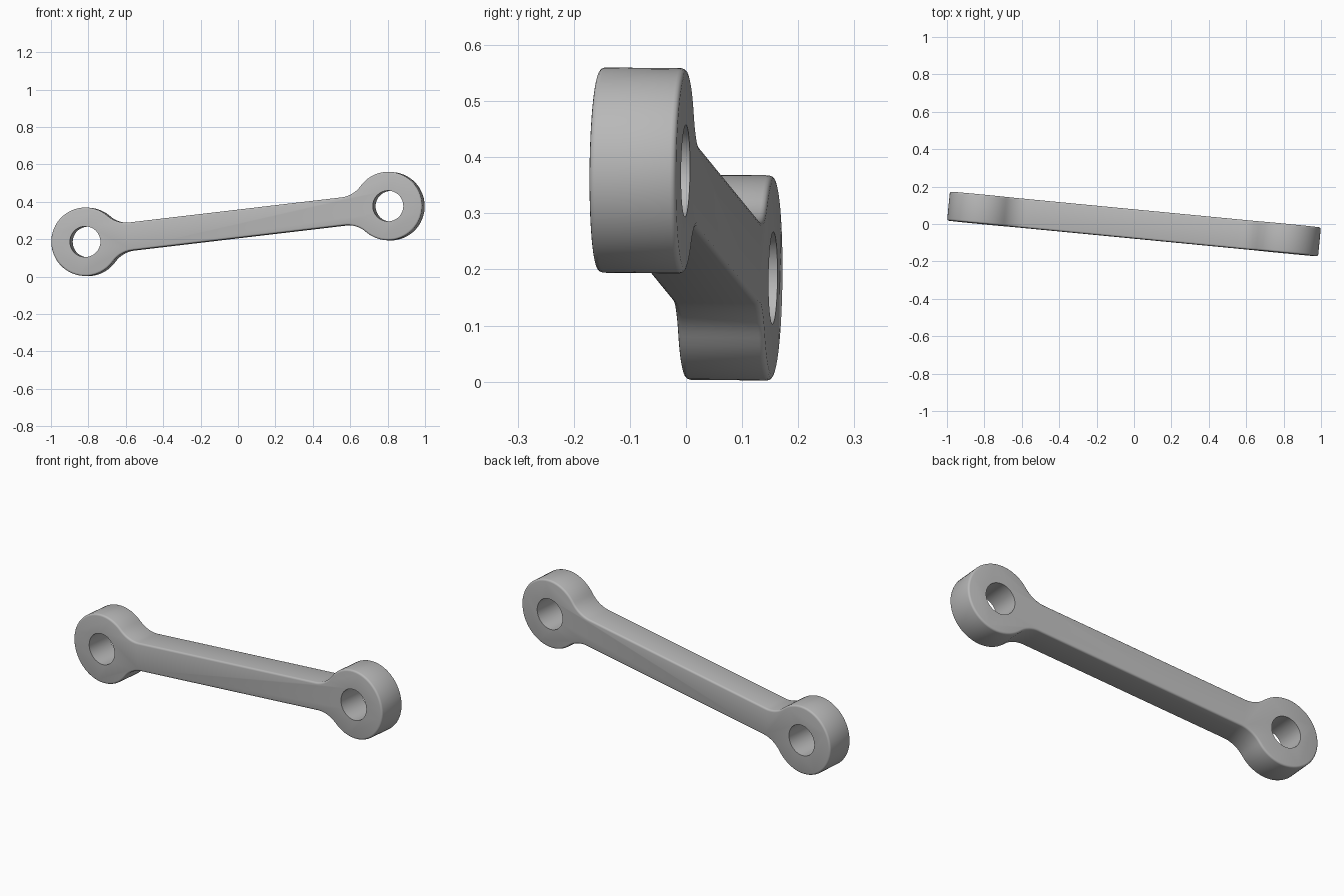
import bpy, bmesh, math
from mathutils import Vector, Matrix

cube = bpy.data.objects.get("Cube")
if cube:
    bpy.data.objects.remove(cube, do_unlink=True)

HALF = 0.819        # centre of the link to each eye
EYE_R, HOLE_R = 0.183, 0.082
BAR_H = 0.075       # half height of the bar
FILLET = 0.15
DEPTH = 0.155
ROUND = 0.01

# Link axes: along the bar, through the holes, and across the bar
along = Vector((0.81, -0.078, 0.0955)).normalized()
through = Vector((0.097, 0.995, -0.01))
through = (through - along * through.dot(along)).normalized()
across = along.cross(through)
frame = Matrix((along, through, across)).transposed().to_4x4()
frame.translation = (0, 0, 0.281)

metal = bpy.data.materials.new("grey metal")
metal.use_nodes = True
colour = (0.48, 0.48, 0.48, 1)
metal.diffuse_color = colour
metal.node_tree.nodes["Principled BSDF"].inputs["Base Color"].default_value = colour


def arc(cx, cz, r, start, end, steps):
    angles = [start + (end - start) * i / steps for i in range(steps + 1)]
    return [(cx + r * math.cos(a), cz + r * math.sin(a)) for a in angles]


# Upper right quarter of the outline: fillet, then the eye down to its tip
reach = math.sqrt((EYE_R + FILLET) ** 2 - (BAR_H + FILLET) ** 2)
lean = math.atan2(BAR_H + FILLET, -reach)
quarter = arc(HALF - reach, BAR_H + FILLET, FILLET, -math.pi / 2, lean - math.pi, 10)
quarter += arc(HALF, 0, EYE_R, lean, 0, 24)[1:]
right = quarter + [(x, -z) for x, z in quarter[-2::-1]]
outline = right + [(-x, -z) for x, z in right]

# Link body, with rounded front and back rims
bm = bmesh.new()
verts = [bm.verts.new((x, -DEPTH / 2, z)) for x, z in outline]
front = bm.faces.new(verts)
extruded = bmesh.ops.extrude_face_region(bm, geom=[front], use_keep_orig=True)
moved = [g for g in extruded["geom"] if isinstance(g, bmesh.types.BMVert)]
bmesh.ops.translate(bm, verts=moved, vec=(0, DEPTH, 0))
bmesh.ops.recalc_face_normals(bm, faces=bm.faces)
rims = [e for e in bm.edges if abs(e.verts[0].co.y - e.verts[1].co.y) < 1e-5]
bmesh.ops.bevel(bm, geom=rims, offset=ROUND, segments=3, profile=0.5, affect="EDGES")
mesh = bpy.data.meshes.new("link_arm")
bm.to_mesh(mesh)
bm.free()
mesh.materials.append(metal)
link = bpy.data.objects.new("link_arm", mesh)
bpy.context.collection.objects.link(link)
link.matrix_world = frame

# Round hole through each eye
for name, side in (("right_hole_cutter", -1), ("left_hole_cutter", 1)):
    bpy.ops.mesh.primitive_cylinder_add(vertices=48, radius=HOLE_R, depth=DEPTH * 2)
    cutter = bpy.context.object
    cutter.name = name
    cutter.data.materials.append(metal)
    cutter.matrix_world = (frame @ Matrix.Translation((side * HALF, 0, 0))
                           @ Matrix.Rotation(math.pi / 2, 4, "X"))
    bpy.context.view_layer.update()
    cut = link.modifiers.new(name, "BOOLEAN")
    cut.operation = "DIFFERENCE"
    cut.solver = "EXACT"
    cut.object = cutter
    bpy.ops.object.select_all(action="DESELECT")
    link.select_set(True)
    bpy.context.view_layer.objects.active = link
    bpy.ops.object.modifier_apply(modifier=cut.name)
    bpy.data.objects.remove(cutter, do_unlink=True)

bpy.ops.object.shade_smooth_by_angle(angle=math.radians(35))
